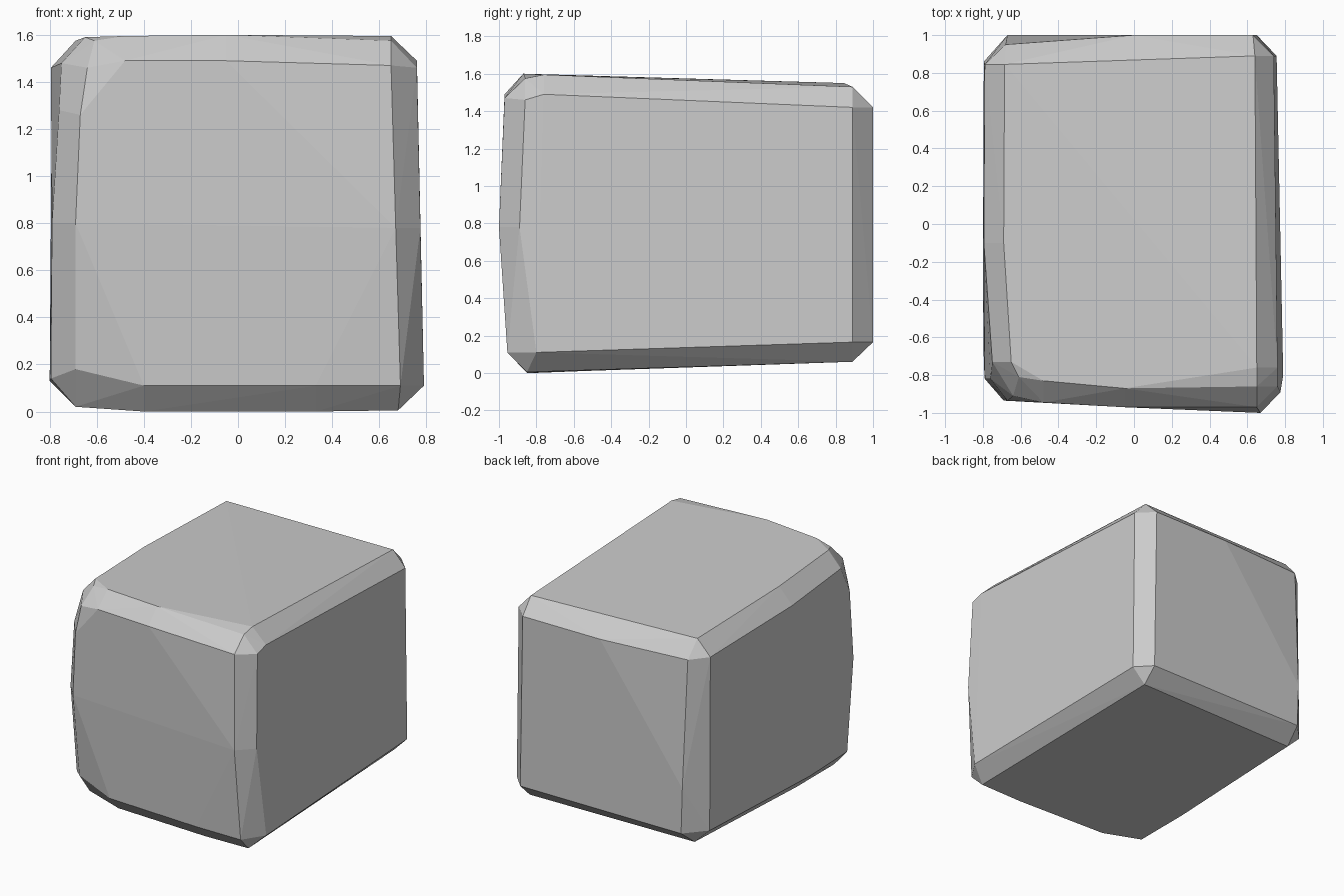
import bpy, bmesh, math

# Outline of each worn stone face; the hull between them makes the chamfers
front = [(0.65, -0.97, 1.47), (0.67, -1.0, 0.78), (0.69, -0.955, 0.11),
         (0.33, -0.955, 0.11), (-0.4, -0.92, 0.11), (-0.69, -0.86, 0.18),
         (-0.69, -0.935, 0.8), (-0.67, -0.935, 1.26), (-0.64, -0.91, 1.46),
         (-0.48, -0.945, 1.49), (-0.05, -0.97, 1.49)]
back = [(0.63, 1.0, 1.42), (0.65, 1.0, 0.165), (-0.66, 1.0, 0.165),
        (-0.67, 1.0, 0.5), (-0.68, 0.95, 1.43), (0.0, 1.0, 1.42)]
right = [(0.76, -0.76, 1.49), (0.76, -0.86, 1.46), (0.775, -0.89, 0.78),
         (0.79, -0.8, 0.11), (0.755, 0.89, 0.165), (0.74, 0.89, 1.42)]
left = [(-0.79, 0.845, 1.44), (-0.795, 0.86, 0.17), (-0.8, -0.3, 0.13),
        (-0.795, -0.74, 0.14), (-0.79, -0.82, 0.8), (-0.76, -0.82, 1.28),
        (-0.75, -0.73, 1.48), (-0.795, -0.1, 1.46)]
top = [(0.65, -0.76, 1.595), (0.65, -0.86, 1.575), (-0.05, -0.87, 1.6),
       (-0.48, -0.83, 1.595), (-0.61, -0.81, 1.575), (-0.65, -0.73, 1.59),
       (-0.69, -0.1, 1.575), (-0.685, 0.845, 1.55), (0.64, 0.89, 1.53)]
bottom = [(0.68, -0.85, 0.005), (0.33, -0.85, 0.0), (-0.4, -0.82, 0.0),
          (-0.69, -0.74, 0.02), (-0.69, -0.3, 0.02), (-0.68, 0.87, 0.06),
          (0.65, 0.89, 0.06)]

bm = bmesh.new()
for face in (front, back, right, left, top, bottom):
    for p in face:
        bm.verts.new(p)
hull = bmesh.ops.convex_hull(bm, input=bm.verts[:])
bmesh.ops.delete(bm, geom=[v for v in bm.verts if not v.link_faces], context='VERTS')
# Merge nearly flat triangles into clean facets
bmesh.ops.dissolve_limit(bm, angle_limit=math.radians(1.0),
                         verts=bm.verts[:], edges=bm.edges[:])
bmesh.ops.recalc_face_normals(bm, faces=bm.faces[:])

# Stone block
mesh = bpy.data.meshes.new("stone_block")
bm.to_mesh(mesh)
bm.free()
block = bpy.data.objects.new("stone_block", mesh)
bpy.context.collection.objects.link(block)
